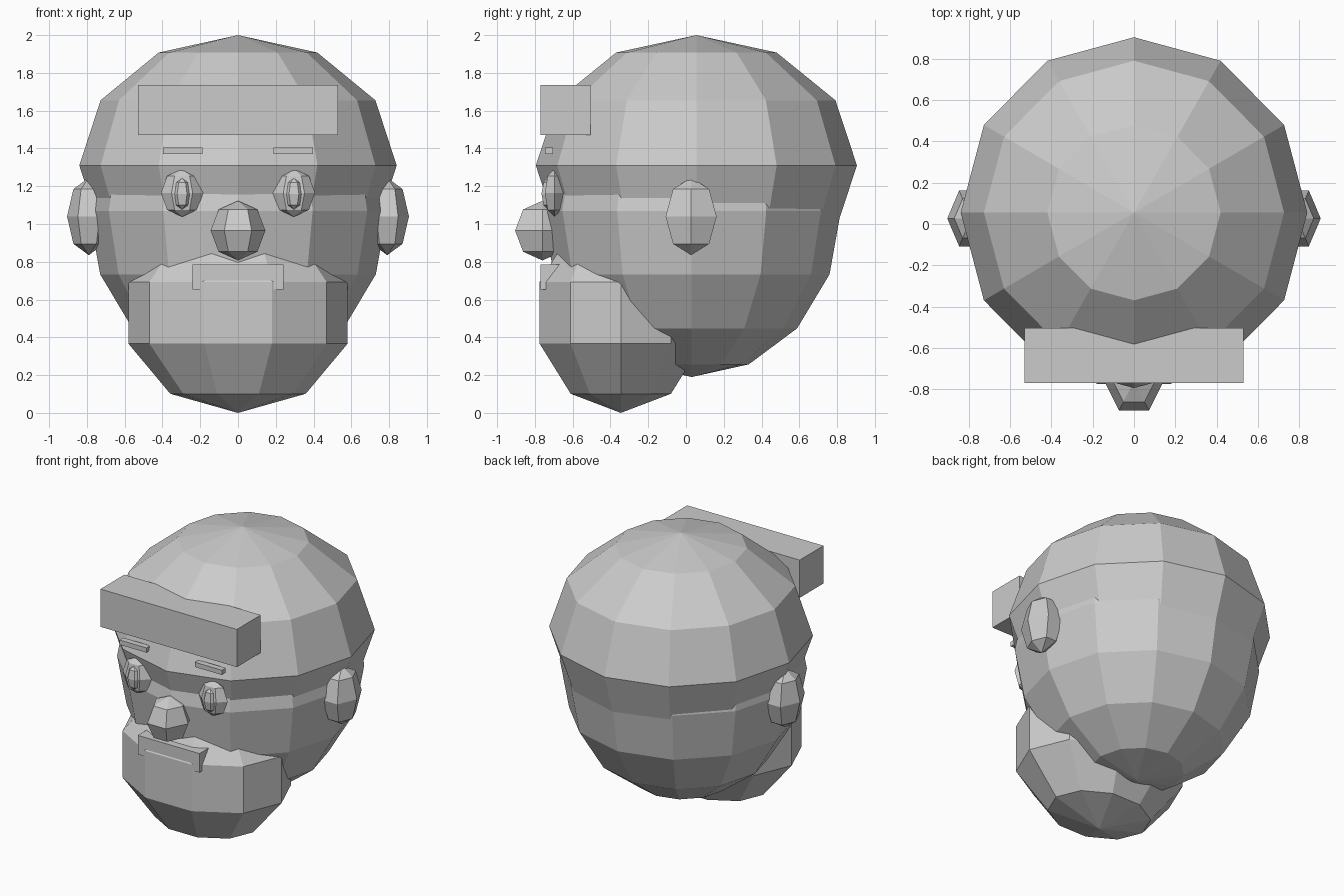
import bpy, bmesh
from math import sin, cos, pi

if "Cube" in bpy.data.objects:
    bpy.data.objects.remove(bpy.data.objects["Cube"])

grey = bpy.data.materials.new("plain grey")
grey.diffuse_color = (0.6, 0.6, 0.6, 1)
grey.use_nodes = True
grey.node_tree.nodes["Principled BSDF"].inputs["Base Color"].default_value = grey.diffuse_color


def finish(name, bm):
    bmesh.ops.recalc_face_normals(bm, faces=bm.faces[:])
    mesh = bpy.data.meshes.new(name)
    bm.to_mesh(mesh)
    bm.free()
    mesh.materials.append(grey)
    obj = bpy.data.objects.new(name, mesh)
    bpy.context.collection.objects.link(obj)
    return obj


def ellipsoid(name, centre, radii, segs, rings):
    """Faceted ellipsoid whose first vertex column lies on the x axis."""
    (cx, cy, cz), (rx, ry, rz) = centre, radii
    bm = bmesh.new()
    top = bm.verts.new((cx, cy, cz + rz))
    bottom = bm.verts.new((cx, cy, cz - rz))
    rows = []
    for r in range(1, rings):
        t = pi * r / rings
        rows.append([bm.verts.new((cx + rx * sin(t) * cos(2 * pi * s / segs),
                                   cy + ry * sin(t) * sin(2 * pi * s / segs),
                                   cz + rz * cos(t))) for s in range(segs)])
    for s in range(segs):
        n = (s + 1) % segs
        bm.faces.new((top, rows[0][s], rows[0][n]))
        bm.faces.new((bottom, rows[-1][n], rows[-1][s]))
        for a, b in zip(rows, rows[1:]):
            bm.faces.new((a[s], b[s], b[n], a[n]))
    return finish(name, bm)


def box(name, lo, hi):
    bm = bmesh.new()
    bmesh.ops.create_cube(bm, size=1)
    for v in bm.verts:
        v.co = [(l + h) / 2 + c * (h - l) for c, l, h in zip(v.co, lo, hi)]
    return finish(name, bm)


# Head masses
ellipsoid("cranium", (0, 0.055, 1.31), (0.84, 0.85, 0.69), 12, 6)
ellipsoid("face", (0, 0.03, 1.07), (0.79, 0.79, 0.88), 12, 8)
ellipsoid("jaw", (0, -0.345, 0.53), (0.61, 0.475, 0.53), 10, 5)

# Central features
ellipsoid("nose", (0, -0.76, 0.965), (0.145, 0.167, 0.158), 6, 4)
box("forehead_block", (-0.53, -0.77, 1.47), (0.53, -0.505, 1.735))
box("mouth", (-0.24, -0.77, 0.652), (0.24, -0.65, 0.785))

# Paired features
for side, s in (("left", 1), ("right", -1)):
    ellipsoid(f"{side}_ear", (s * 0.79, 0.027, 1.04), (0.115, 0.156, 0.205), 6, 4)
    ellipsoid(f"{side}_eye", (s * 0.296, -0.697, 1.165), (0.112, 0.058, 0.127), 6, 4)
    ellipsoid(f"{side}_pupil", (s * 0.296, -0.73, 1.16), (0.052, 0.04, 0.085), 6, 4)
    x0, x1 = sorted((s * 0.188, s * 0.398))
    box(f"{side}_eyebrow", (x0, -0.747, 1.371), (x1, -0.705, 1.404))
